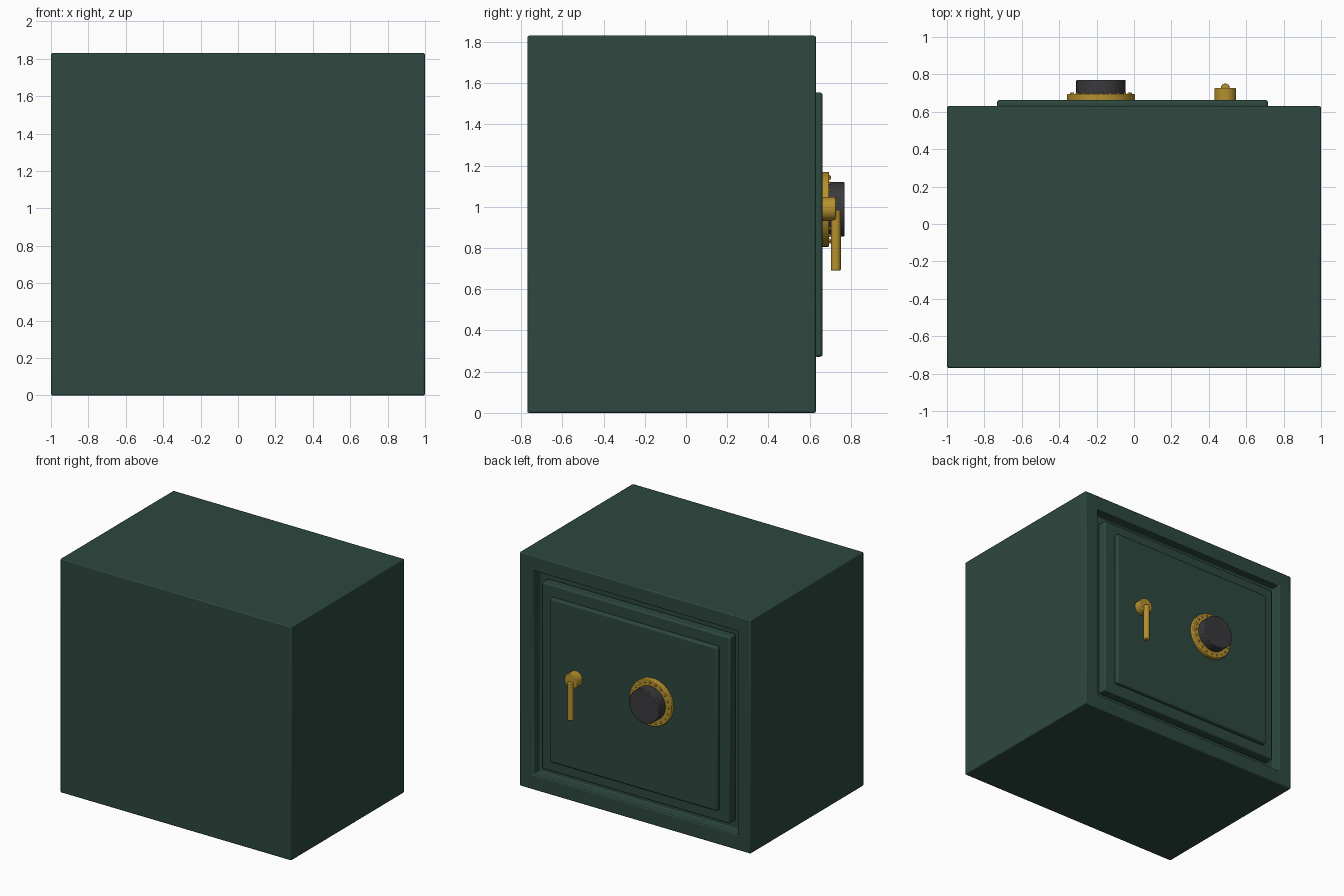
import bpy, bmesh, math
from mathutils import Matrix, Vector

if "Cube" in bpy.data.objects:
    bpy.data.objects.remove(bpy.data.objects["Cube"])


def material(name, rgb):
    m = bpy.data.materials.new(name)
    m.diffuse_color = (*rgb, 1)
    m.use_nodes = True
    m.node_tree.nodes["Principled BSDF"].inputs["Base Color"].default_value = m.diffuse_color
    return m


GREEN = material("green_paint", (0.026, 0.065, 0.050))
BRASS = material("brass", (0.46, 0.28, 0.028))
DARK = material("dark_knob", (0.042, 0.042, 0.046))


def finish(bm, name, mat, bevel=0.0, segments=2):
    me = bpy.data.meshes.new(name)
    bmesh.ops.recalc_face_normals(bm, faces=bm.faces)
    bm.to_mesh(me)
    bm.free()
    ob = bpy.data.objects.new(name, me)
    bpy.context.collection.objects.link(ob)
    me.materials.append(mat)
    if bevel:
        b = ob.modifiers.new("edge_bevel", 'BEVEL')
        b.width, b.segments, b.limit_method = bevel, segments, 'ANGLE'
    bpy.ops.object.select_all(action='DESELECT')
    ob.select_set(True)
    bpy.context.view_layer.objects.active = ob
    bpy.ops.object.shade_smooth_by_angle(angle=math.radians(35))
    return ob


def box_mesh(x, y, z):
    bm = bmesh.new()
    bmesh.ops.create_cube(bm, size=1)
    for v in bm.verts:
        v.co = Vector([lo + (c + 0.5) * (hi - lo)
                       for c, (lo, hi) in zip(v.co, (x, y, z))])
    return bm


def cylinder(name, mat, a, b, radius, bevel, sides=48):
    a, b = Vector(a), Vector(b)
    d = b - a
    rot = d.to_track_quat('Z', 'Y').to_matrix().to_4x4()
    bm = bmesh.new()
    bmesh.ops.create_cone(bm, cap_ends=True, segments=sides, radius1=radius,
                          radius2=radius, depth=d.length,
                          matrix=Matrix.Translation((a + b) / 2) @ rot)
    return finish(bm, name, mat, bevel)


# Safe body with a shallow door pocket on the +y side
bm = box_mesh((-1, 1), (-0.77, 0.63), (0, 1.83))
face = max(bm.faces, key=lambda f: f.calc_center_median().y)
bmesh.ops.inset_region(bm, faces=[face], thickness=0.165)
bmesh.ops.translate(bm, verts=face.verts, vec=(-0.005, 0, 0))
new = bmesh.ops.extrude_face_region(bm, geom=[face])
bmesh.ops.translate(bm, vec=(0, -0.08, 0),
                    verts=[g for g in new["geom"] if isinstance(g, bmesh.types.BMVert)])
if face.is_valid:
    bmesh.ops.delete(bm, geom=[face], context='FACES_ONLY')
finish(bm, "safe_body", GREEN, 0.008)

# Flush door and its raised panel
finish(box_mesh((-0.82, 0.81), (0.55, 0.63), (0.185, 1.645)), "door", GREEN, 0.01)
finish(box_mesh((-0.733, 0.717), (0.62, 0.663), (0.272, 1.555)), "door_panel", GREEN, 0.014, 3)

# Combination dial
DX, DZ = -0.177, 0.988
cylinder("dial_ring", BRASS, (DX, 0.655, DZ), (DX, 0.695, DZ), 0.182, 0.006, 64)
cylinder("dial_knob", DARK, (DX, 0.69, DZ), (DX, 0.77, DZ), 0.132, 0.005, 64)

# Small studs marking the dial
bm = bmesh.new()
for i in range(20):
    t = math.tau * i / 20
    pos = (DX + 0.158 * math.cos(t), 0.696, DZ + 0.158 * math.sin(t))
    bmesh.ops.create_uvsphere(bm, u_segments=10, v_segments=6, radius=0.008,
                              matrix=Matrix.Translation(pos))
finish(bm, "dial_studs", BRASS)

# Door handle: hub and hanging lever
HX = 0.488
cylinder("handle_hub", BRASS, (HX, 0.655, 0.99), (HX, 0.727, 0.99), 0.058, 0.006)
cylinder("handle_lever", BRASS, (HX, 0.727, 0.985), (HX, 0.727, 0.69), 0.024, 0.005, 32)
